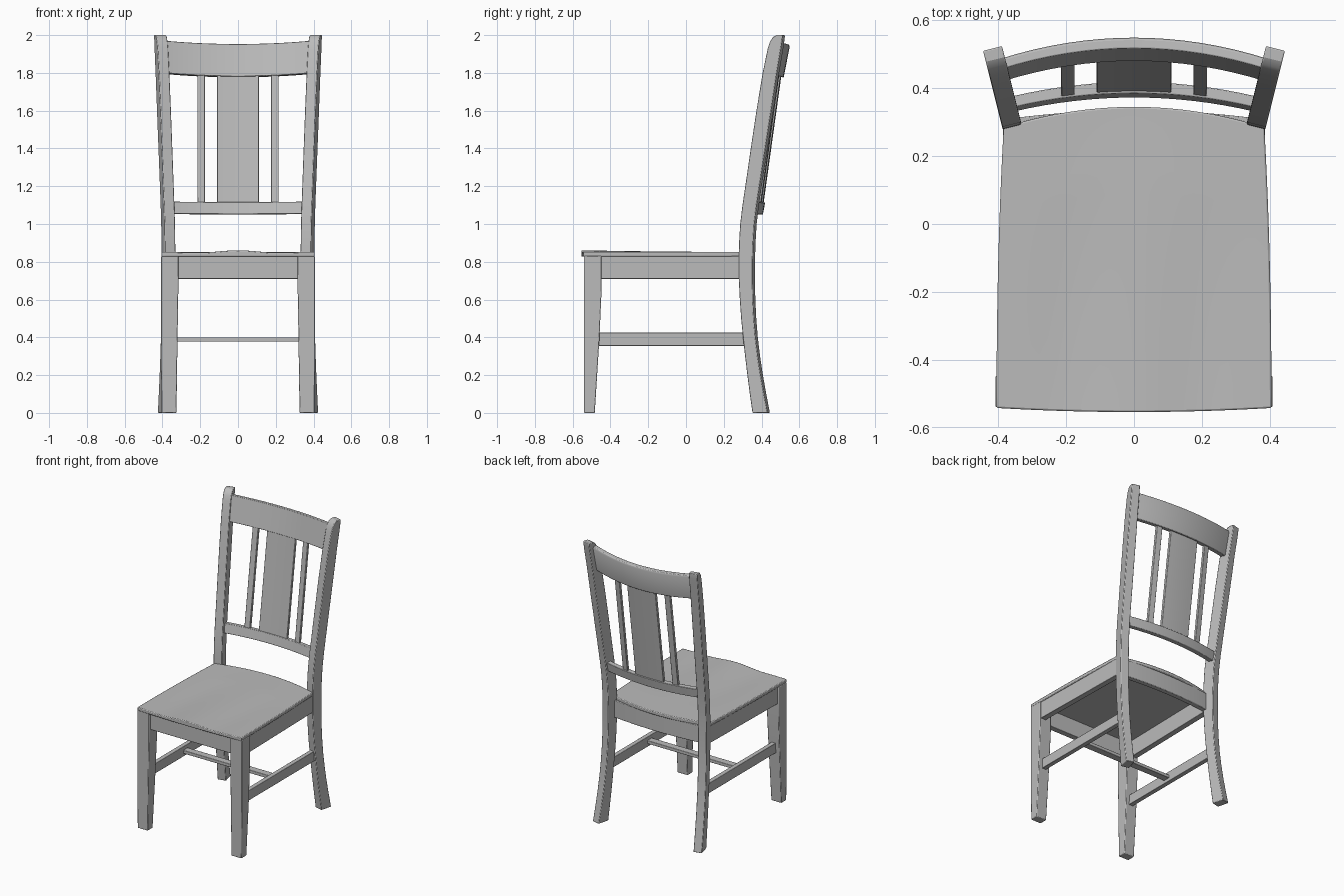
import bpy, bmesh, math

if "Cube" in bpy.data.objects:
    bpy.data.objects.remove(bpy.data.objects["Cube"])

wood = bpy.data.materials.new("grey finish")
wood.diffuse_color = (0.5, 0.5, 0.5, 1)
wood.use_nodes = True
wood.node_tree.nodes["Principled BSDF"].inputs["Base Color"].default_value = wood.diffuse_color


def finish(name, bm, bevel=0.004, angle=30):
    bmesh.ops.recalc_face_normals(bm, faces=bm.faces)
    me = bpy.data.meshes.new(name)
    bm.to_mesh(me)
    bm.free()
    ob = bpy.data.objects.new(name, me)
    bpy.context.collection.objects.link(ob)
    me.materials.append(wood)
    if bevel:
        m = ob.modifiers.new("soft edges", 'BEVEL')
        m.width, m.segments, m.angle_limit = bevel, 2, math.radians(40)
    bpy.ops.object.select_all(action='DESELECT')
    ob.select_set(True)
    bpy.context.view_layer.objects.active = ob
    bpy.ops.object.shade_smooth_by_angle(angle=math.radians(angle))
    return ob


def loft(name, rings, bevel=0.004):
    """Skin a list of equal-length closed rings and cap both ends."""
    bm = bmesh.new()
    rs = [[bm.verts.new(p) for p in r] for r in rings]
    n = len(rs[0])
    for a, b in zip(rs, rs[1:]):
        for i in range(n):
            j = (i + 1) % n
            bm.faces.new((a[i], a[j], b[j], b[i]))
    bm.faces.new(rs[0])
    bm.faces.new(rs[-1])
    return finish(name, bm, bevel)


def rect(x0, x1, y0, y1, z):
    return [(x0, y0, z), (x1, y0, z), (x1, y1, z), (x0, y1, z)]


def box(name, x0, x1, y0, y1, z0, z1, bevel=0.003):
    return loft(name, [rect(x0, x1, y0, y1, z0), rect(x0, x1, y0, y1, z1)], bevel)


def bowed(name, half, sag, section, lift=0.0, n=16, x_mid=0.0):
    """Sweep a (y, z) section across x, bowed backward in the middle."""
    rings = []
    for i in range(n + 1):
        x = x_mid + half * (2 * i / n - 1)
        k = (x / 0.37) ** 2
        rings.append([(x, y - sag * k, z + lift * k) for y, z in section])
    return loft(name, rings, 0.003)


# rear posts: outer face profile (z, front y, back y), turned about 14 degrees in plan
post = [(0, .351, .431), (.1, .337, .412), (.2, .324, .394), (.3, .312, .379),
        (.4, .301, .367), (.5, .291, .359), (.6, .284, .354), (.7, .279, .352),
        (.8, .278, .352), (.9, .280, .355), (1.0, .286, .361), (1.1, .298, .373),
        (1.2, .313, .388), (1.4, .342, .419), (1.6, .372, .450), (1.8, .405, .480),
        (1.93, .432, .502), (1.965, .444, .507), (1.988, .458, .510), (2.0, .478, .510)]
for s, side in ((1, "right"), (-1, "left")):
    rings = []
    for z, f, b in post:
        xf, xb = .388 + (f - .283) * .25, .388 + (b - .283) * .25
        rings.append([(s * xf, f, z), (s * xb, b, z),
                      (s * (xb - .056), b + .014, z), (s * (xf - .056), f + .014, z)])
    loft("rear_post_" + side, rings, 0.004)

    # tapered front leg
    loft("front_leg_" + side, [rect(s * .326, s * .405, -.54, -.483, 0),
                               rect(s * .320, s * .408, -.54, -.458, .4),
                               rect(s * .316, s * .408, -.54, -.447, .65),
                               rect(s * .316, s * .408, -.54, -.447, .83)])

    # side apron and side stretcher, angled slightly inward to the rear
    for name, z0, z1, xf, xb, w, ye in (("side_apron_", .71, .83, .38, .365, .02, .32),
                                        ("side_stretcher_", .355, .425, .362, .362, .016, .33)):
        loft(name + side,
             [[(s * (x + d * w), y, z) for d, z in ((-1, z0), (1, z0), (1, z1), (-1, z1))]
              for x, y in ((xf, -.47), (xb, ye))], 0.003)

    # narrow back slat
    bowed("narrow_slat_" + side, .02, .045,
          [(.388, 1.09), (.408, 1.09), (.507, 1.81), (.487, 1.81)], n=2, x_mid=s * .195)

# remaining frame
box("front_apron", -.33, .33, -.525, -.485, .71, .83)
bowed("rear_apron", .355, .025, [(.30, .71), (.335, .71), (.335, .83), (.30, .83)])
box("cross_stretcher", -.36, .36, -.115, -.065, .377, .400)

# back rest
bowed("top_rail", .395, .055,
      [(.480, 1.782), (.517, 1.776), (.549, 1.938), (.545, 1.95), (.518, 1.953)], .016)
bowed("lower_back_rail", .355, .045,
      [(.372, 1.052), (.407, 1.05), (.419, 1.113), (.386, 1.116)], .003)
bowed("wide_slat", .11, .045,
      [(.388, 1.09), (.408, 1.09), (.507, 1.80), (.487, 1.80)], n=6)

# seat: shallow saddle with a low ridge at the front, bowed front and rear edges
bm = bmesh.new()
NX, NY = 32, 24
top, bot = [], []
for j in range(NY + 1):
    v = j / NY
    rt, rb = [], []
    for i in range(NX + 1):
        u = 2 * i / NX - 1
        x = u * (.405 - .021 * v ** 2.2)
        y0, y1 = -.554 + .012 * u ** 2, .345 - .06 * u ** 2
        y = y0 + (y1 - y0) * v
        ridge = .009 * math.exp(-(u / .3) ** 2) * (1 - v) ** 2
        dip = .006 * math.exp(-((abs(u) - .5) / .25) ** 2) * math.sin(math.pi * min(1, v + .25))
        rt.append(bm.verts.new((x, y, .852 + ridge - dip)))
        rb.append(bm.verts.new((x, y, .827)))
    top.append(rt)
    bot.append(rb)
for j in range(NY):
    for i in range(NX):
        for g in (top, bot):
            bm.faces.new((g[j][i], g[j][i + 1], g[j + 1][i + 1], g[j + 1][i]))
loop = ([(0, i) for i in range(NX)] + [(j, NX) for j in range(NY)] +
        [(NY, i) for i in range(NX, 0, -1)] + [(j, 0) for j in range(NY, 0, -1)])
for (a, b), (c, d) in zip(loop, loop[1:] + loop[:1]):
    bm.faces.new((top[a][b], top[c][d], bot[c][d], bot[a][b]))
finish("seat", bm, 0.005)
